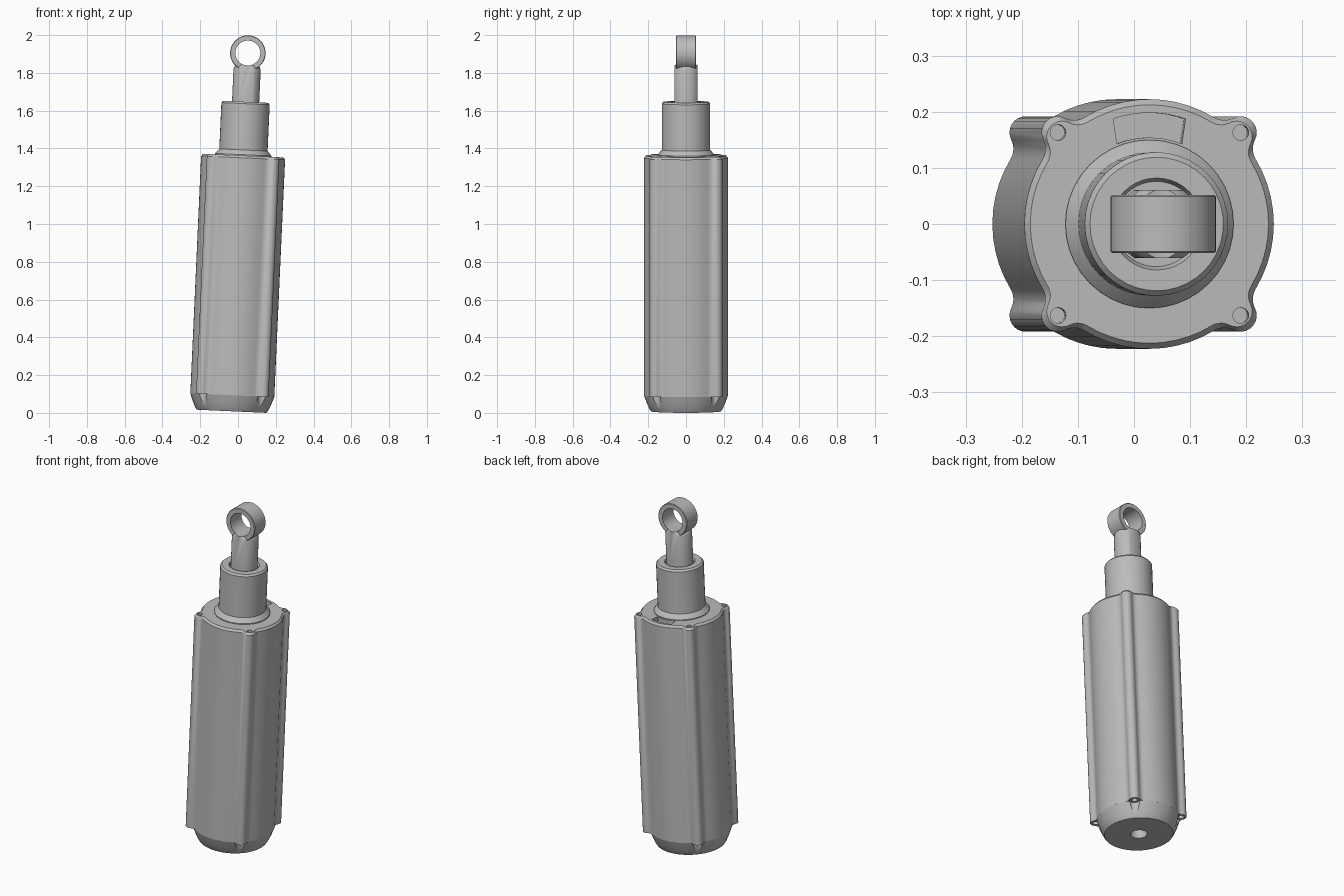
import bpy
import bmesh
import math
from mathutils import Matrix, Vector

if "Cube" in bpy.data.objects:
    bpy.data.objects.remove(bpy.data.objects["Cube"])

# The whole assembly leans a little toward +x
LEAN = Matrix.Translation((-0.034, 0, 0.0085)) @ Matrix.Rotation(math.radians(2.6), 4, 'Y')
RADIUS, LUG_POS, LUG_R, FILLET = 0.2225, 0.163, 0.029, 0.035
LUG_END, TOP = 0.085, 1.355
CORNERS = [(sx * LUG_POS, sy * LUG_POS) for sx in (-1, 1) for sy in (-1, 1)]

metal = bpy.data.materials.new("grey metal")
metal.use_nodes = True
GREY = (0.5, 0.5, 0.5, 1)
metal.diffuse_color = GREY
metal.node_tree.nodes["Principled BSDF"].inputs["Base Color"].default_value = GREY


def loft(name, rings, local=Matrix()):
    """Skin a stack of equal-length point rings and cap both ends."""
    bm = bmesh.new()
    loops = [[bm.verts.new(local @ Vector(p)) for p in ring] for ring in rings]
    n = len(loops[0])
    for a, b in zip(loops, loops[1:]):
        for i in range(n):
            j = (i + 1) % n
            bm.faces.new((a[i], a[j], b[j], b[i]))
    bm.faces.new(loops[0][::-1])
    bm.faces.new(loops[-1])
    bmesh.ops.recalc_face_normals(bm, faces=bm.faces)
    mesh = bpy.data.meshes.new(name)
    bm.to_mesh(mesh)
    bm.free()
    mesh.materials.append(metal)
    obj = bpy.data.objects.new(name, mesh)
    bpy.context.collection.objects.link(obj)
    obj.matrix_world = LEAN
    return obj


def circle(r, z, n):
    return [(r * math.cos(math.tau * i / n), r * math.sin(math.tau * i / n), z) for i in range(n)]


def lathe(name, profile, n=40, local=Matrix()):
    return loft(name, [circle(r, z, n) for r, z in profile], local)


def peg(r, z0, z1, x=0, y=0, n=20):
    return lathe("cutter", [(r, z0), (r, z1)], n, Matrix.Translation((x, y, 0)))


def cut(obj, cutters):
    bpy.context.view_layer.objects.active = obj
    for c in cutters:
        mod = obj.modifiers.new("cut", 'BOOLEAN')
        mod.operation, mod.solver, mod.object = 'DIFFERENCE', 'EXACT', c
        bpy.ops.object.modifier_apply(modifier=mod.name)
        bpy.data.objects.remove(c)


def arc(centre, r, a0, a1, n):
    return [centre + r * Vector((math.cos(a0 + (a1 - a0) * i / n), math.sin(a0 + (a1 - a0) * i / n)))
            for i in range(n + 1)]


def housing_section():
    """Round section with four filleted screw lugs on the diagonals."""
    d, a, b = LUG_POS * math.sqrt(2), RADIUS + FILLET, LUG_R + FILLET
    spread = math.acos((a * a + d * d - b * b) / (2 * a * d))
    bend = math.acos((a * a + b * b - d * d) / (2 * a * b))
    points = []
    for k in range(4):
        lug = math.pi / 4 + k * math.pi / 2
        start, end = lug - spread, lug + spread
        c0 = a * Vector((math.cos(start), math.sin(start)))
        c1 = a * Vector((math.cos(end), math.sin(end)))
        centre = d * Vector((math.cos(lug), math.sin(lug)))
        out0 = start + math.pi - bend
        out1 = end + math.pi + bend
        points += arc(Vector((0, 0)), RADIUS, lug - math.pi / 2 + spread, start, 10)
        points += arc(c0, FILLET, start + math.pi, out0, 5)[1:]
        points += arc(centre, LUG_R, out0 - math.pi, out1 - math.pi, 10)[1:]
        points += arc(c1, FILLET, out1, end + math.pi, 5)[1:-1]
    return points


# Main housing with chamfered top edge
section = housing_section()
housing = loft("housing", [[(p.x * s, p.y * s, z) for p in section]
                           for s, z in ((1, LUG_END), (1, 1.343), (0.955, TOP))])

# Curved slot in the housing top
outer = arc(Vector((0, 0)), 0.198, math.radians(71), math.radians(109), 10)
inner = arc(Vector((0, 0)), 0.154, math.radians(112), math.radians(68), 10)
slot = loft("cutter", [[(p.x, p.y, z) for p in outer + inner] for z in (TOP - 0.06, TOP + 0.05)])
holes = [peg(0.014, TOP - 0.05, TOP + 0.05, x, y) for x, y in CORNERS]
holes += [peg(0.016, LUG_END - 0.05, LUG_END + 0.04, x, y) for x, y in CORNERS]
cut(housing, holes + [slot])

# Tapered base with screw reliefs and a central bore
base = lathe("base", [(0.185, 0), (0.193, 0.012), (0.208, 0.045), (RADIUS, LUG_END)], 48)
cut(base, [peg(LUG_R, -0.05, LUG_END + 0.02, x, y) for x, y in CORNERS]
    + [peg(0.045, -0.05, 0.05, n=28)])

# Neck sleeve with flared foot and recessed end
neck = lathe("neck_sleeve", [(0.15, TOP - 0.01), (0.15, TOP + 0.005), (0.14, 1.372), (0.128, 1.385),
                             (0.128, 1.63), (0.119, 1.64), (0.082, 1.64), (0.076, 1.625)])

# Rod with two flats and a tapered shoulder
rod = lathe("rod", [(0.072, 1.6), (0.072, 1.812), (0.066, 1.828), (0.052, 1.845)], 32)
EYE = Matrix.Translation((0, 0, 1.8985)) @ Matrix.Rotation(math.pi / 2, 4, 'X')


def flat_block(side):
    rect = [(-0.2, side * 0.061), (0.2, side * 0.061), (0.2, side * 0.2), (-0.2, side * 0.2)]
    return loft("cutter", [[(x, y, z) for x, y in rect] for z in (1.5, 2.0)])


def eye_bore():
    return lathe("cutter", [(0.066, -0.2), (0.066, 0.2)], 40, EYE)


cut(rod, [flat_block(-1), flat_block(1), eye_bore()])

# Mounting eye at the end of the rod
eye = lathe("mounting_eye", [(0.091, -0.052), (0.094, -0.049), (0.094, 0.049), (0.091, 0.052)], 40, EYE)
cut(eye, [eye_bore()])

for part in (housing, base, neck, rod, eye):
    part.data.shade_smooth()
    part.data.set_sharp_from_angle(angle=math.radians(30))
